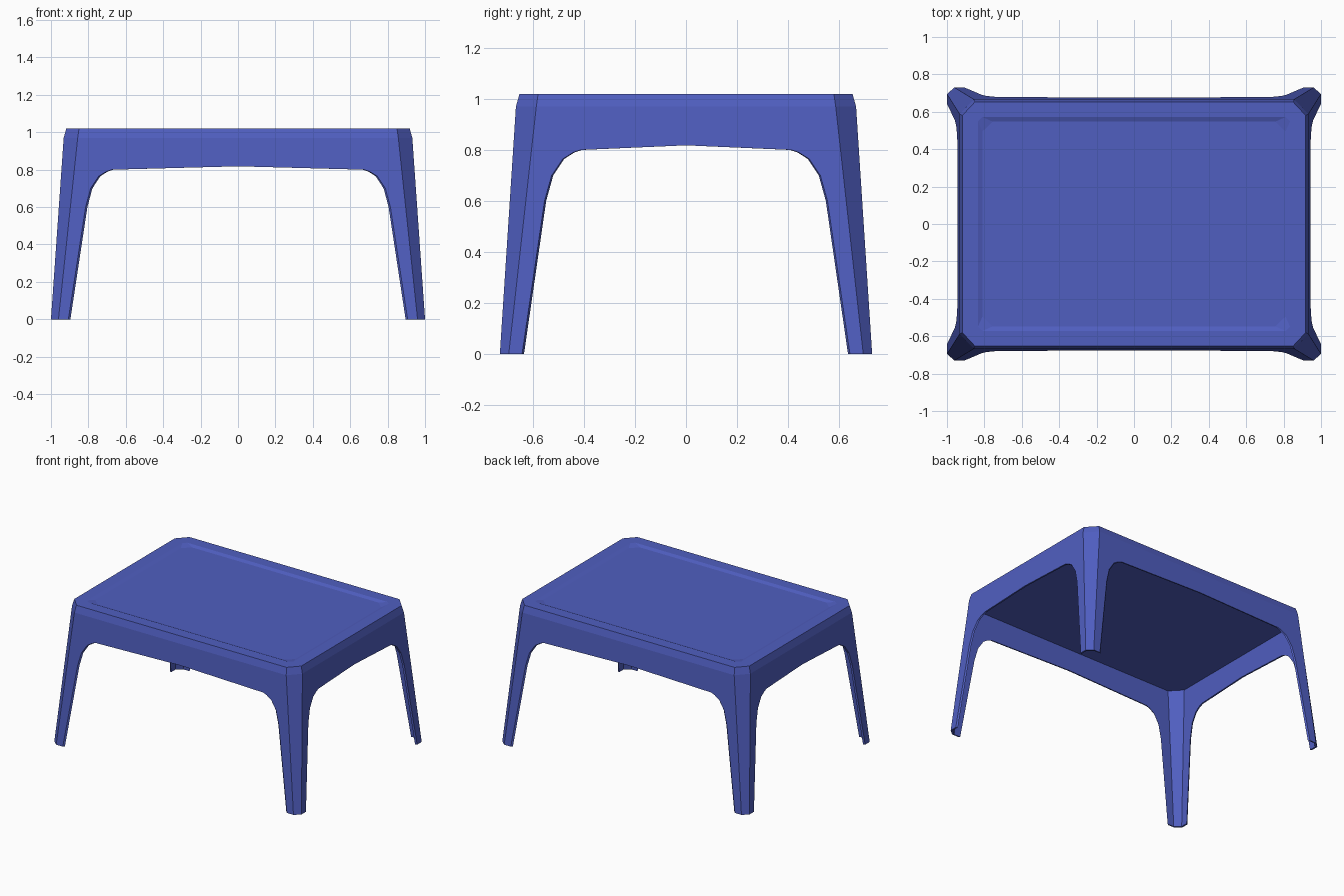
import bpy, bmesh

if "Cube" in bpy.data.objects:
    bpy.data.objects.remove(bpy.data.objects["Cube"])

blue = bpy.data.materials.new("Indigo blue plastic")
blue.diffuse_color = (0.08, 0.113, 0.53, 1)
blue.use_nodes = True
blue.node_tree.nodes["Principled BSDF"].inputs["Base Color"].default_value = blue.diffuse_color

ZS = 0.97       # shoulder height, where the walls meet the rim
INNER = 0.988   # inner skin is the outer one scaled towards the middle


def octagon(hx, hy, cx, cy, z):
    """Rectangle with cut corners, counter-clockwise."""
    return [(cx, -hy, z), (hx, -cy, z), (hx, cy, z), (cx, hy, z),
            (-cx, hy, z), (-hx, cy, z), (-hx, -cy, z), (-cx, -hy, z)]


# Leaning outline of the table: the legs splay out towards the floor
foot = octagon(1.0, 0.73, 0.96, 0.695, 0)
shoulder = octagon(0.932, 0.667, 0.857, 0.587, ZS)
bm = bmesh.new()


def face(pts):
    bm.faces.new([bm.verts.new(p) for p in pts])


def bridge(a, b):
    for i in range(8):
        j = (i + 1) % 8
        face([a[i], a[j], b[j], b[i]])


# Chamfered outer corner of each leg
for i in (0, 2, 4, 6):
    face([foot[i], foot[i + 1], shoulder[i + 1], shoulder[i]])


# Apron walls with arched openings, each including half of two legs
def wall(along_x, side, arch):
    base, top, low, high = ((0.96, 0.857, 0.73, 0.667) if along_x
                            else (0.695, 0.587, 1.0, 0.932))
    right = [(top, ZS), (base, 0)] + arch
    outline = right + [(0, 0.818)] + [(-u, z) for u, z in reversed(right)]
    pts = []
    for u, z in outline:
        d = side * (low + (high - low) * z / ZS)
        pts.append((u, d, z) if along_x else (d, u, z))
    face(pts)


arch_x = [(0.907, 0), (0.815, 0.6), (0.788, 0.7), (0.745, 0.765), (0.705, 0.79), (0.675, 0.80)]
arch_y = [(0.643, 0), (0.555, 0.6), (0.527, 0.7), (0.483, 0.765), (0.443, 0.79), (0.413, 0.80)]
for side in (-1, 1):
    wall(True, side, arch_x)
    wall(False, side, arch_y)
bmesh.ops.remove_doubles(bm, verts=bm.verts, dist=0.0005)

# Inner skin of the hollow walls, joined to the outer one along the open edges
border = [e for e in bm.edges if e.is_boundary and min(v.co.z for v in e.verts) < ZS - 0.01]
copy = bmesh.ops.duplicate(bm, geom=bm.verts[:] + bm.edges[:] + bm.faces[:])
twin = copy["vert_map"]
for v in [g for g in copy["geom"] if isinstance(g, bmesh.types.BMVert)]:
    v.co.x *= INNER
    v.co.y *= INNER
for e in border:
    a, b = e.verts
    bm.faces.new([a, b, twin[b], twin[a]])

# Rim, flat border, shallow sunken top and flat underside
rings = [shoulder,
         octagon(0.918, 0.653, 0.85, 0.58, 1.02),
         octagon(0.835, 0.572, 0.81, 0.55, 1.02),
         octagon(0.81, 0.547, 0.755, 0.495, 1.01)]
for a, b in zip(rings, rings[1:]):
    bridge(a, b)
face(rings[-1])
face([(x * INNER, y * INNER, z) for x, y, z in reversed(shoulder)])

bmesh.ops.remove_doubles(bm, verts=bm.verts, dist=0.0005)
bmesh.ops.recalc_face_normals(bm, faces=bm.faces)

mesh = bpy.data.meshes.new("table_shell")
bm.to_mesh(mesh)
bm.free()
mesh.materials.append(blue)
table = bpy.data.objects.new("table_shell", mesh)
bpy.context.collection.objects.link(table)
